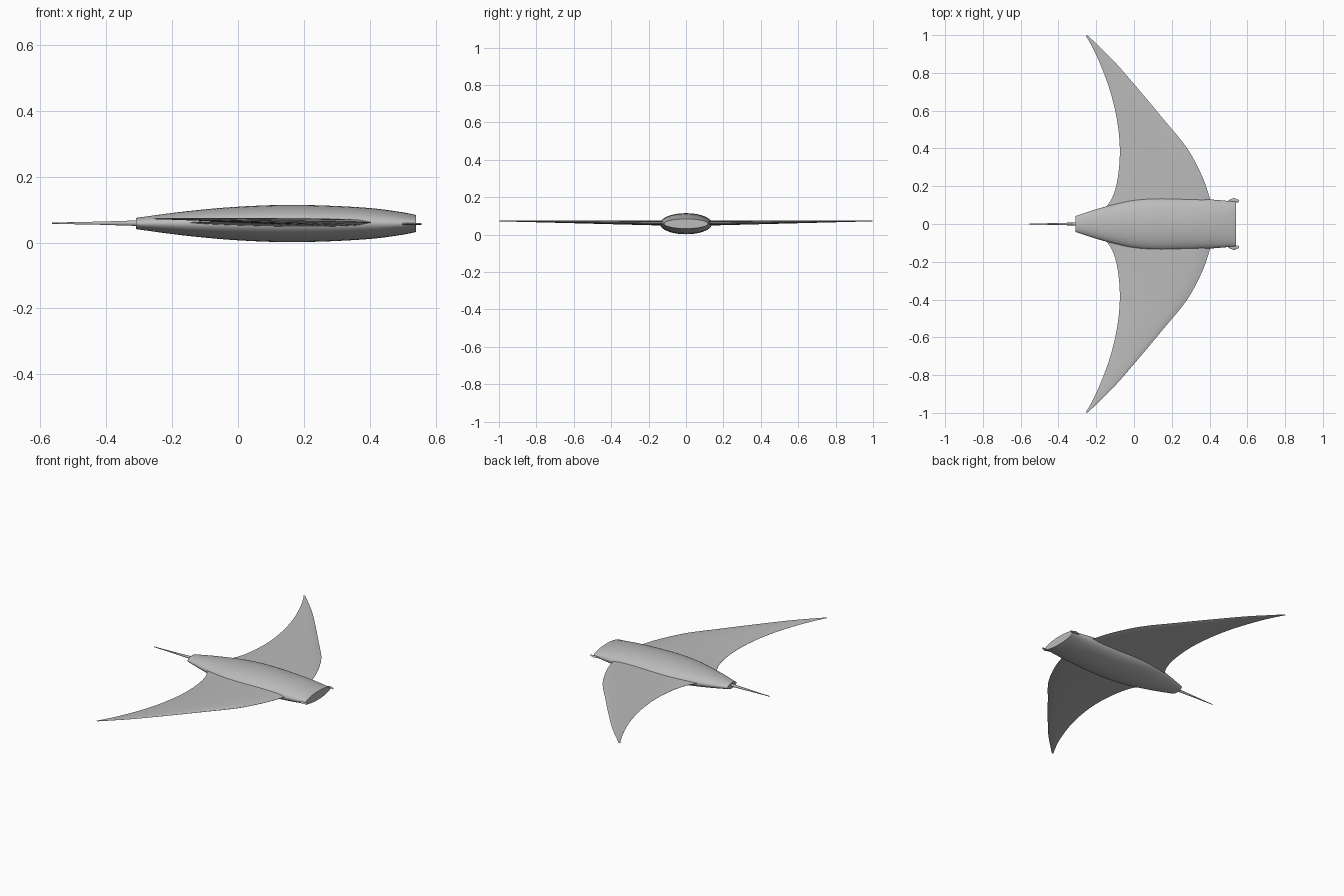
import bpy, bmesh, math
from mathutils import Vector

if "Cube" in bpy.data.objects:
    bpy.data.objects.remove(bpy.data.objects["Cube"])

skin = bpy.data.materials.new("grey skin")
skin.use_nodes = True
grey = (0.5, 0.5, 0.5, 1)
skin.diffuse_color = grey
skin.node_tree.nodes["Principled BSDF"].inputs["Base Color"].default_value = grey


def spline(points, steps):
    """Smooth path through the points."""
    pts = [Vector(p) for p in points]
    pts = [2 * pts[0] - pts[1]] + pts + [2 * pts[-1] - pts[-2]]
    out = []
    for a, b, c, d in zip(pts, pts[1:], pts[2:], pts[3:]):
        for i in range(steps):
            t = i / steps
            out.append(0.5 * (2 * b + (c - a) * t + (2 * a - 5 * b + 4 * c - d) * t ** 2
                              + (3 * b - a - 3 * c + d) * t ** 3))
    return out + [pts[-2]]


def loft(name, rings):
    """Skin closed rings of points and cap both ends."""
    bm = bmesh.new()
    loops = [[bm.verts.new(p) for p in ring] for ring in rings]
    n = len(loops[0])
    for a, b in zip(loops, loops[1:]):
        for i in range(n):
            j = (i + 1) % n
            bm.faces.new((a[i], a[j], b[j], b[i]))
    bm.faces.new(loops[0])
    bm.faces.new(loops[-1])
    bmesh.ops.recalc_face_normals(bm, faces=bm.faces)
    mesh = bpy.data.meshes.new(name)
    bm.to_mesh(mesh)
    bm.free()
    mesh.materials.append(skin)
    obj = bpy.data.objects.new(name, mesh)
    bpy.context.collection.objects.link(obj)
    bpy.ops.object.select_all(action='DESELECT')
    obj.select_set(True)
    bpy.context.view_layer.objects.active = obj
    bpy.ops.object.shade_smooth_by_angle(angle=math.radians(40))
    return obj


def ellipse(x, y, z, half_w, half_h, n):
    angles = [2 * math.pi * i / n for i in range(n)]
    return [(x, y + half_w * math.cos(a), z + half_h * math.sin(a)) for a in angles]


# Body: x, half width, half height
profile = [(-0.31, 0.042, 0.017), (-0.2, 0.078, 0.032), (-0.1, 0.106, 0.043),
           (0.0, 0.129, 0.051), (0.12, 0.139, 0.056), (0.25, 0.137, 0.055),
           (0.4, 0.13, 0.047), (0.5, 0.122, 0.034), (0.54, 0.118, 0.026)]
loft("body", [ellipse(x, 0, 0.058, w, h, 40) for x, w, h in spline(profile, 5)])

# Tail spike
loft("tail", [ellipse(x, 0, 0.059, w, h, 10)
              for x, w, h in [(-0.3, 0.008, 0.009), (-0.42, 0.005, 0.005), (-0.565, 0.001, 0.002)]])

# Wings: span, leading edge x, trailing edge x
outline = [(0.06, 0.42, -0.17), (0.14, 0.4, -0.115), (0.25, 0.362, -0.085),
           (0.4, 0.282, -0.075), (0.55, 0.16, -0.09), (0.7, 0.035, -0.125),
           (0.85, -0.095, -0.18), (0.95, -0.195, -0.228), (0.998, -0.245, -0.256)]
CHORD = 14


def wing_ring(span, lead, trail, side):
    thick = 0.026 * (1 - span) + 0.003
    top, bottom = [], []
    for i in range(CHORD + 1):
        t = i / CHORD
        x = lead + (trail - lead) * t
        bulge = math.sin(math.pi * t ** 0.7) ** 0.6 if 0 < i < CHORD else 0.05
        mid = 0.074 - thick * 0.5
        top.append((x, side * span, mid + thick * 0.5 * bulge))
        bottom.append((x, side * span, mid - thick * 0.5 * bulge))
    return top + bottom[::-1]


for side, label in ((1, "left"), (-1, "right")):
    loft(label + "_wing", [wing_ring(*s, side) for s in spline(outline, 4)])
    # Small fin beside the mouth
    loft(label + "_mouth_fin",
         [ellipse(x, side * y, 0.057, w, 0.003, 8)
          for x, y, w in [(0.5, 0.12, 0.006), (0.53, 0.126, 0.013), (0.557, 0.121, 0.005)]])
